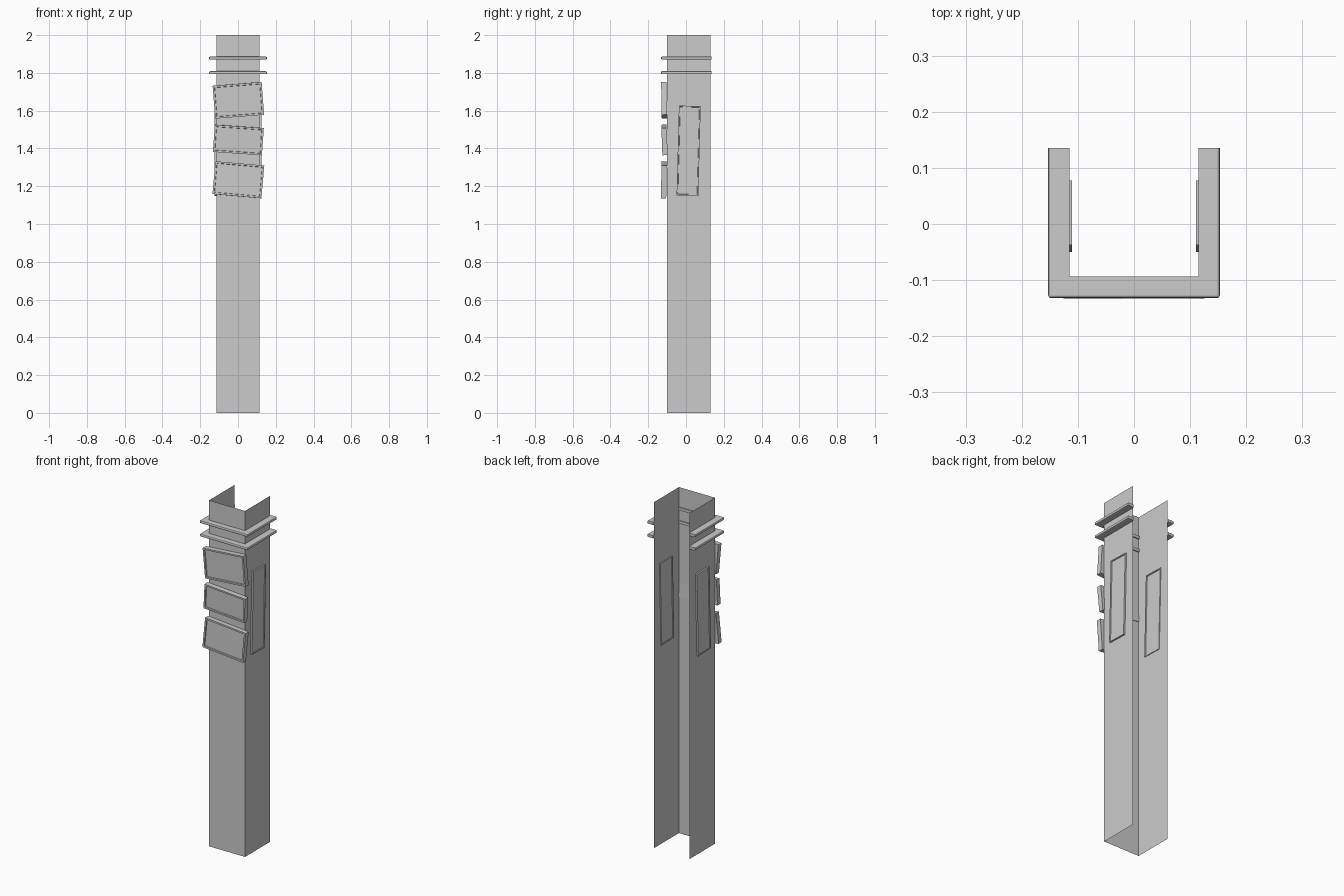
import bpy, bmesh, math
from mathutils import Matrix, Vector

cube = bpy.data.objects.get("Cube")
if cube:
    bpy.data.objects.remove(cube, do_unlink=True)

gray = bpy.data.materials.new("plain gray")
gray.use_nodes = True
color = (0.6, 0.6, 0.6, 1)
gray.diffuse_color = color
gray.node_tree.nodes["Principled BSDF"].inputs["Base Color"].default_value = color


def add_object(name, bm):
    mesh = bpy.data.meshes.new(name)
    bm.to_mesh(mesh)
    bm.free()
    mesh.materials.append(gray)
    obj = bpy.data.objects.new(name, mesh)
    bpy.context.collection.objects.link(obj)
    return obj


def extrude_up(bm, geom, height):
    out = bmesh.ops.extrude_face_region(bm, geom=geom)
    verts = [v for v in out["geom"] if isinstance(v, bmesh.types.BMVert)]
    bmesh.ops.translate(bm, verts=verts, vec=(0, 0, height))


# Column: a thin three-sided sheet, open at the back, top and bottom
HALF, FRONT, BACK = 0.115, -0.1, 0.13
bm = bmesh.new()
path = [(-HALF, BACK), (-HALF, FRONT), (HALF, FRONT), (HALF, BACK)]
base = [bm.verts.new((x, y, 0)) for x, y in path]
edges = [bm.edges.new(pair) for pair in zip(base, base[1:])]
extrude_up(bm, edges, 2)
bmesh.ops.recalc_face_normals(bm, faces=bm.faces)
for f in bm.faces:  # outward
    c = f.calc_center_median()
    if f.normal.dot(Vector((c.x, c.y - BACK, 0))) < 0:
        f.normal_flip()
add_object("column_walls", bm)


# Trim bands: U-shaped strips round the three walls
def trim_band(name, z, thick=0.016):
    bm = bmesh.new()
    out, front, back, inner = 0.153, -0.132, 0.135, -0.094
    half = [(HALF, inner), (HALF, back), (out, back), (out, front)]
    outline = half + [(-x, y) for x, y in reversed(half)]
    face = bm.faces.new([bm.verts.new((x, y, z - thick / 2)) for x, y in outline])
    extrude_up(bm, [face], thick)
    bmesh.ops.recalc_face_normals(bm, faces=bm.faces)
    outer = [e for e in bm.edges
             if all(abs(v.co.x) > 0.15 for v in e.verts)
             and (all(v.co.y < front + 0.001 for v in e.verts)
                  or abs(e.verts[0].co.y - e.verts[1].co.y) > 0.1)]
    bmesh.ops.bevel(bm, geom=outer, offset=0.005, segments=2,
                    profile=0.5, affect='EDGES')
    add_object(name, bm)


trim_band("upper_trim_band", 1.878)
trim_band("lower_trim_band", 1.801)


# Framed panels: slabs lying across local x and z, recessed on the -y face
def framed_panel(name, size, place, border=0.013, recess=0.006, both=False):
    bm = bmesh.new()
    bmesh.ops.create_cube(bm, size=1, matrix=Matrix.Diagonal((*size, 1)))
    faces = [f for f in bm.faces if f.normal.y < -0.9 or (both and f.normal.y > 0.9)]
    for f in faces:
        bmesh.ops.inset_region(bm, faces=[f], thickness=border)
        bmesh.ops.inset_region(bm, faces=[f], thickness=0.002, depth=-recess)
    bm.transform(place)
    add_object(name, bm)


def turn(angle, axis):
    return Matrix.Rotation(math.radians(angle), 4, axis)


# Three crooked front panels: centre z, height, roll, lean, centre y
front_panels = {
    "top_front_panel": (1.655, 0.174, -4.5, 1, -0.116),
    "middle_front_panel": (1.445, 0.144, 4, 2, -0.114),
    "bottom_front_panel": (1.234, 0.174, 5, -1, -0.117),
}
for name, (z, height, roll, lean, y) in front_panels.items():
    place = Matrix.Translation((0.002, y, z)) @ turn(lean, 'X') @ turn(roll, 'Y')
    framed_panel(name, (0.26, 0.028, height), place)

# Tall panels set through both side walls, tilted opposite ways
for side, label in ((1, "left"), (-1, "right")):
    place = (Matrix.Translation((side * 0.1175, 0.014, 1.388))
             @ turn(side * 90, 'Z') @ turn(side * 1.5, 'Y'))
    framed_panel(label + "_side_panel", (0.115, 0.014, 0.475), place,
                 border=0.008, recess=0.004, both=True)
